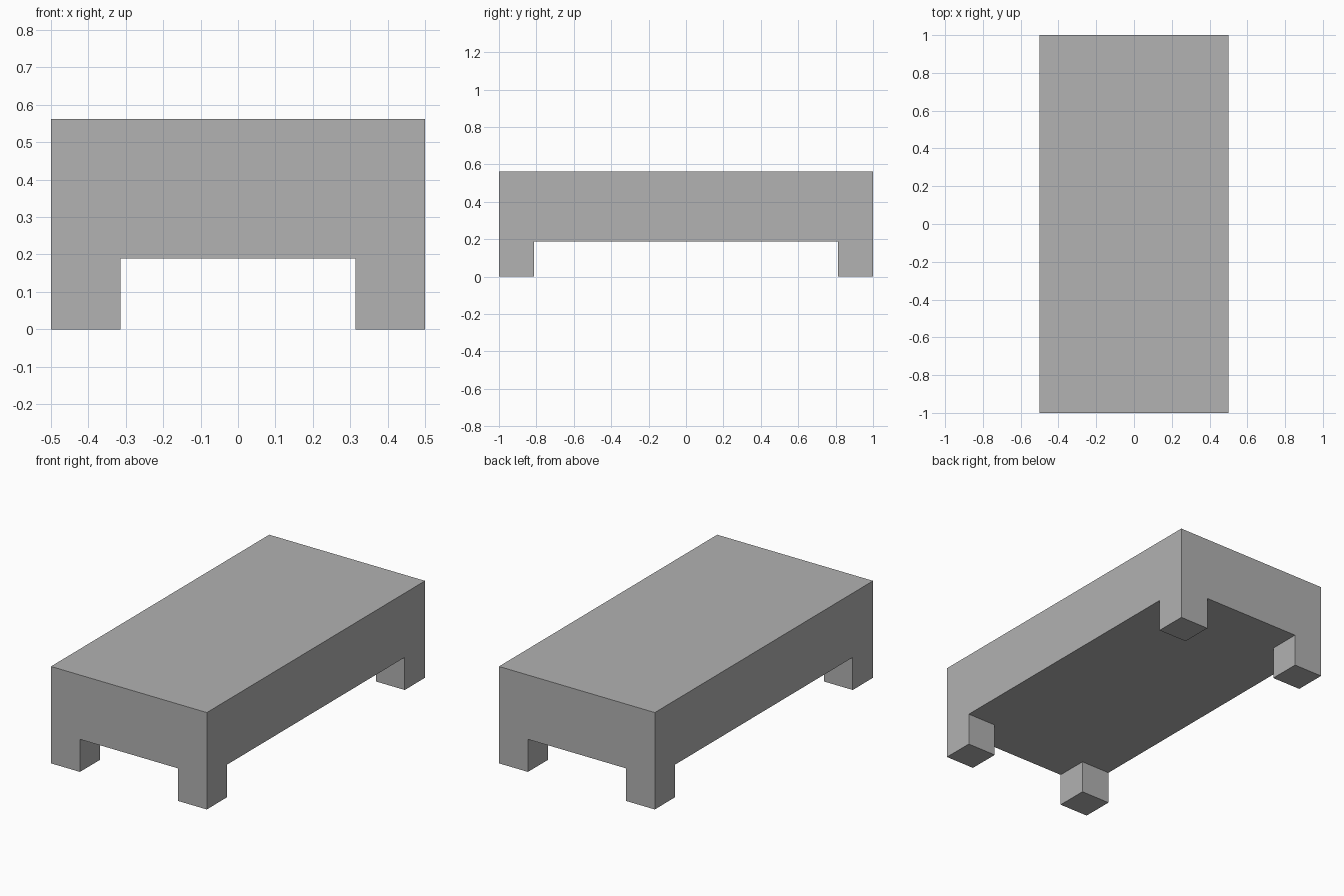
import bpy
import bmesh
import math

cube = bpy.data.objects.get("Cube")
if cube:
    bpy.data.objects.remove(cube, do_unlink=True)

HALF_X, HALF_Y = 0.5, 1.0
TOP, LEG_HEIGHT, LEG_WIDTH = 0.562, 0.189, 0.186

# Single grey material
grey = bpy.data.materials.new("grey")
grey.use_nodes = True
colour = (0.445, 0.445, 0.445, 1)
grey.diffuse_color = colour
grey.node_tree.nodes["Principled BSDF"].inputs["Base Color"].default_value = colour

# Solid slab
bm = bmesh.new()
bmesh.ops.create_cube(bm, size=1)
for v in bm.verts:
    v.co.x *= 2 * HALF_X
    v.co.y *= 2 * HALF_Y
    v.co.z = TOP if v.co.z > 0 else LEG_HEIGHT

# Cut lines along the inner sides of the legs
for axis, half in (((1, 0, 0), HALF_X), ((0, 1, 0), HALF_Y)):
    for side in (-1, 1):
        offset = side * (half - LEG_WIDTH)
        bmesh.ops.bisect_plane(bm, geom=bm.verts[:] + bm.edges[:] + bm.faces[:],
                               plane_co=[a * offset for a in axis], plane_no=axis)

# Legs pulled down from the four underside corners
bm.normal_update()
corners = []
for f in bm.faces:
    c = f.calc_center_median()
    if f.normal.z < -0.9 and abs(c.x) > HALF_X - LEG_WIDTH and abs(c.y) > HALF_Y - LEG_WIDTH:
        corners.append(f)
feet = bmesh.ops.extrude_discrete_faces(bm, faces=corners)["faces"]
for f in feet:
    for v in f.verts:
        v.co.z = 0

# Merge coplanar faces so each side is one clean face
bmesh.ops.dissolve_limit(bm, angle_limit=math.radians(1),
                         verts=bm.verts[:], edges=bm.edges[:])
bmesh.ops.recalc_face_normals(bm, faces=bm.faces[:])

mesh = bpy.data.meshes.new("low_table")
bm.to_mesh(mesh)
bm.free()
mesh.materials.append(grey)
table = bpy.data.objects.new("low_table", mesh)
bpy.context.collection.objects.link(table)
